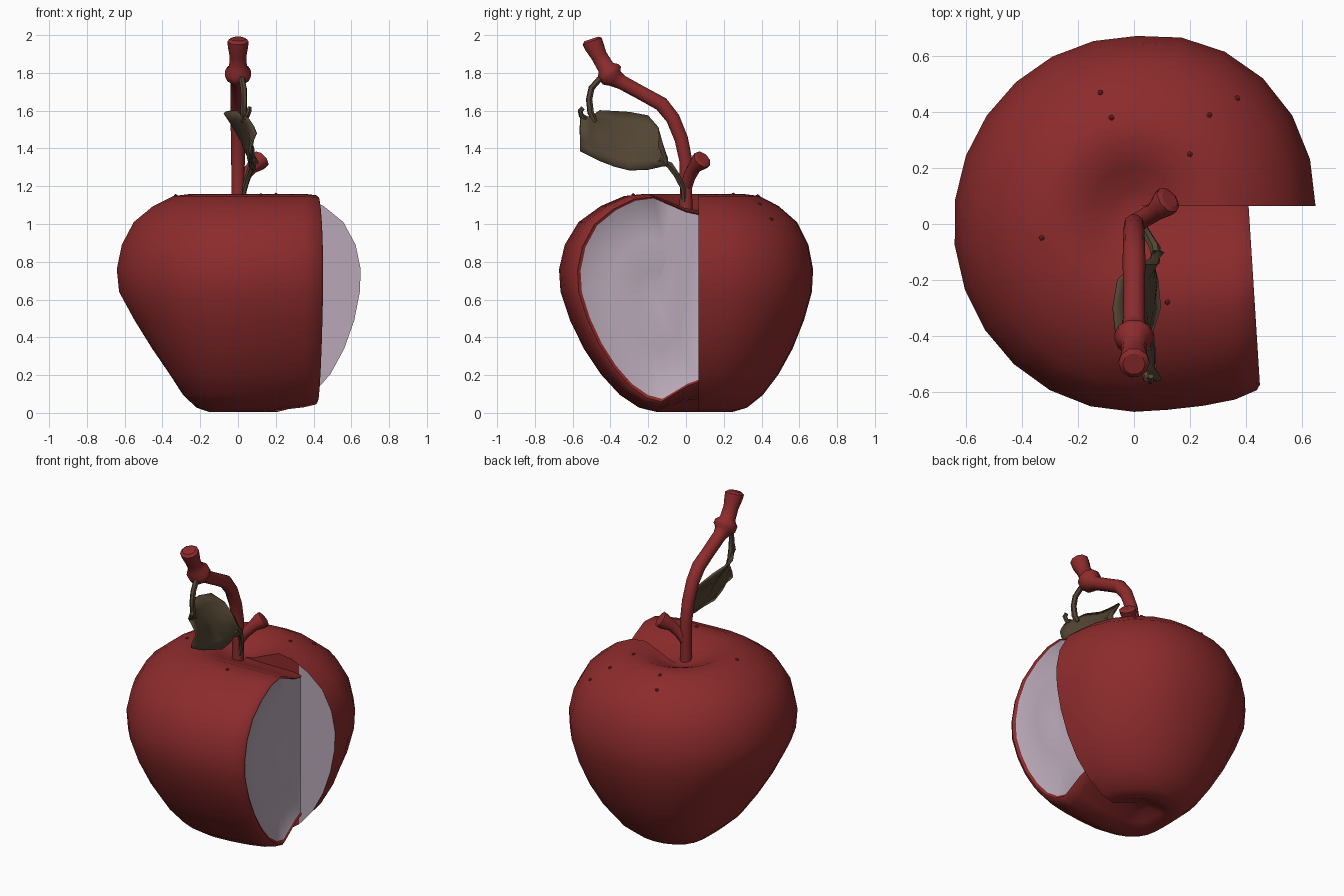
import bpy, bmesh, math
from mathutils import Vector
from mathutils.bvhtree import BVHTree

if "Cube" in bpy.data.objects:
    bpy.data.objects.remove(bpy.data.objects["Cube"])


def material(name, rgb):
    m = bpy.data.materials.new(name)
    m.diffuse_color = (*rgb, 1)
    m.use_nodes = True
    m.node_tree.nodes["Principled BSDF"].inputs["Base Color"].default_value = m.diffuse_color
    return m


RED = material("apple_red", (0.265, 0.024, 0.025))
FLESH = material("pale_flesh", (0.48, 0.395, 0.475))
LEAF = material("leaf_brown", (0.085, 0.060, 0.034))


def smooth(ob, angle=40):
    bpy.ops.object.select_all(action='DESELECT')
    ob.select_set(True)
    bpy.context.view_layer.objects.active = ob
    bpy.ops.object.shade_smooth_by_angle(angle=math.radians(angle))


def finish(name, bm, *mats, angle=40):
    me = bpy.data.meshes.new(name)
    bm.to_mesh(me)
    bm.free()
    ob = bpy.data.objects.new(name, me)
    bpy.context.collection.objects.link(ob)
    for m in mats:
        me.materials.append(m)
    smooth(ob, angle)
    return ob


def tube(name, pts, radii, mat, res=2):
    cu = bpy.data.curves.new(name, 'CURVE')
    cu.dimensions = '3D'
    cu.bevel_depth, cu.bevel_resolution = 1.0, res
    cu.use_fill_caps = True
    sp = cu.splines.new('POLY')
    sp.points.add(len(pts) - 1)
    for p, co, r in zip(sp.points, pts, radii):
        p.co, p.radius = (*co, 1), r
    ob = bpy.data.objects.new(name, cu)
    bpy.context.collection.objects.link(ob)
    cu.materials.append(mat)
    bpy.ops.object.select_all(action='DESELECT')
    ob.select_set(True)
    bpy.context.view_layer.objects.active = ob
    bpy.ops.object.convert(target='MESH')
    smooth(bpy.context.object, 50)


# Apple: half profile, swept straight along the cut quarter and turned round the rest
profile = [(0, .075), (.06, .065), (.13, .035), (.2, .006), (.28, .028), (.37, .095), (.46, .205),
           (.54, .34), (.605, .49), (.65, .64), (.657, .76), (.63, .89), (.565, 1.01),
           (.46, 1.095), (.35, 1.148), (.25, 1.16), (.15, 1.12), (.07, 1.085), (0, 1.07)]
RMAX, CUT_Y = .655, .065
FRONT, SIDE = .735 / RMAX, .67 / RMAX
columns = []
for x, sy, top, low in [(.437, .845, .955, .885), (.449, .868, .97, .91), (.437, .895, .985, .935),
                        (.36, .94, 1, .96), (.25, .97, 1, .98), (.12, .99, 1, .995)]:
    col = []
    for r, z in profile:
        y = CUT_Y - r * FRONT * sy
        tilt = .035 * (y + .55) / .6 * (x / .44) ** 4
        if z < .2:  # the base hollow deepens toward the cut
            z += .045 * max(0, 1 - r / .2) * x / .44
        col.append((x - tilt, y, .6 + (z - .6) * (top if z > .6 else low)))
    columns.append(col)
STEPS = 19
END = 270 - math.degrees(math.asin(CUT_Y / .67))
for i in range(STEPS + 1):
    a = math.radians(-90 - END * i / STEPS)
    c, s = math.cos(a), math.sin(a)
    col = []
    for r, z in profile:
        f = r / RMAX
        # Left flank tapers in toward the base, back right bulges a little
        low = min(1, max(0, (.66 - z) / .45))
        bulge = .055 * math.sin(2 * a) * f
        kx = 1 - .2 * low * c ** 4 if c < 0 else 1 + bulge + .08 * low * c * c
        ky = 1 if c < 0 else 1 + bulge
        y = CUT_Y * (1 - f) + r * SIDE * s * ky
        if i == STEPS:
            y = CUT_Y
        col.append((r * c * kx * .983, y, z))
    columns.append(col)

bm = bmesh.new()
grid = [[bm.verts.new(p) for p in col] for col in columns]
for a, b in zip(grid, grid[1:]):
    for j in range(len(profile) - 1):
        bm.faces.new((a[j], a[j + 1], b[j + 1], b[j]))
# Side cut face, fanned round a shallow core dent
ring, core = grid[0], bm.verts.new((.392, -.17, .66))
mids = []
for q in (.55, .2):
    mids.append([bm.verts.new(v.co.lerp(Vector((.418, -.17, .66)), 1 - q)) for v in ring])
n = len(ring)
for j in range(n):
    k = (j + 1) % n
    for a, b in ((ring, mids[0]), (mids[0], mids[1])):
        bm.faces.new((a[j], a[k], b[k], b[j])).material_index = 1
    bm.faces.new((mids[1][j], mids[1][k], core)).material_index = 1
# Front-facing cut face, pale only where the wedge is missing
cap = bm.faces.new(grid[-1])
cap.material_index = 1
res = bmesh.ops.bisect_plane(bm, geom=[cap] + list(cap.edges) + list(cap.verts),
                             plane_co=(.39, 0, 0), plane_no=(1, 0, 0))
for g in res['geom']:
    if isinstance(g, bmesh.types.BMFace) and g.calc_center_median().x < .39:
        g.material_index = 0
bmesh.ops.remove_doubles(bm, verts=bm.verts, dist=1e-4)
bmesh.ops.recalc_face_normals(bm, faces=bm.faces)
tree = BVHTree.FromBMesh(bm)
finish("apple_body", bm, RED, FLESH, angle=50)

# Small bumps on the skin
bm = bmesh.new()
for x, y in [(-.12, .47), (-.08, .38), (.2, .25), (.27, .39), (.37, .45), (-.33, -.05), (.12, -.28)]:
    hit = tree.ray_cast(Vector((x, y, 3)), Vector((0, 0, -1)))[0]
    if hit:
        geo = bmesh.ops.create_icosphere(bm, subdivisions=1, radius=.011)
        bmesh.ops.translate(bm, verts=geo['verts'], vec=hit)
finish("skin_bumps", bm, RED)

# Stem with a knuckle and flared tip, and a side twig
stem = [(0, 0, 1.03, .036), (0, 0, 1.2, .034), (0, 0, 1.33, .036), (0, -.025, 1.45, .038),
        (0, -.07, 1.56, .039), (0, -.13, 1.635, .041), (0, -.23, 1.69, .039), (0, -.34, 1.75, .04),
        (0, -.375, 1.77, .05), (0, -.392, 1.785, .07), (0, -.412, 1.808, .07),
        (0, -.425, 1.83, .047), (0, -.46, 1.89, .045), (0, -.485, 1.94, .054), (0, -.497, 1.968, .056),
        (0, -.501, 1.98, .04)]
tube("stem", [p[:3] for p in stem], [p[3] for p in stem], RED, 3)
tube("side_twig", [(0, 0, 1.2), (.035, .02, 1.255), (.075, .045, 1.3), (.105, .072, 1.328), (.122, .086, 1.342),
                   (.127, .09, 1.347)], [.034, .033, .035, .05, .052, .035], RED)

# Leaf: rows across from root to tip: y, lower and upper edge heights, lean
rows = [(-.10, 1.31, 1.345, .2), (-.125, 1.305, 1.42, .25), (-.145, 1.30, 1.51, .33),
        (-.20, 1.288, 1.572, .47), (-.30, 1.285, 1.59, .54), (-.38, 1.305, 1.595, .45),
        (-.46, 1.335, 1.60, .3), (-.51, 1.36, 1.565, .2), (-.56, 1.385, 1.575, .12)]
bm = bmesh.new()
W = 6
leaf = []
for i, (y, lo, hi, lean) in enumerate(rows):
    row = []
    for j in range(W + 1):
        t = j / W
        z = lo + (hi - lo) * t
        x = .08 - lean * (z - 1.29) + .03 * (1 - abs(2 * t - 1)) + .01 * math.sin(i * 2.1 + j)
        row.append(bm.verts.new((x, y, z)))
    leaf.append(row)
for a, b in zip(leaf, leaf[1:]):
    for j in range(W):
        bm.faces.new((a[j], a[j + 1], b[j + 1], b[j]))
bmesh.ops.recalc_face_normals(bm, faces=bm.faces)
ob = finish("leaf", bm, LEAF, angle=35)
mod = ob.modifiers.new("thickness", 'SOLIDIFY')
mod.thickness, mod.offset = .012, 0

# Leaf stalk, hanging tendril and curled tip
tube("leaf_stalk", [(.02, -.01, 1.12), (.035, -.015, 1.19), (.055, -.05, 1.26), (.075, -.085, 1.31),
                    (.08, -.14, 1.34)], [.014, .015, .017, .02, .012], LEAF, 1)
tube("tendril", [(0, -.40, 1.78), (.02, -.46, 1.765), (.03, -.50, 1.72), (.032, -.513, 1.66),
                 (.03, -.505, 1.59), (.025, -.48, 1.54)], [.016, .017, .017, .017, .018, .014], LEAF, 1)
tube("leaf_curl", [(.04, -.53, 1.56), (.05, -.555, 1.575), (.06, -.56, 1.60), (.06, -.545, 1.615)],
     [.014, .014, .014, .012], LEAF, 1)
